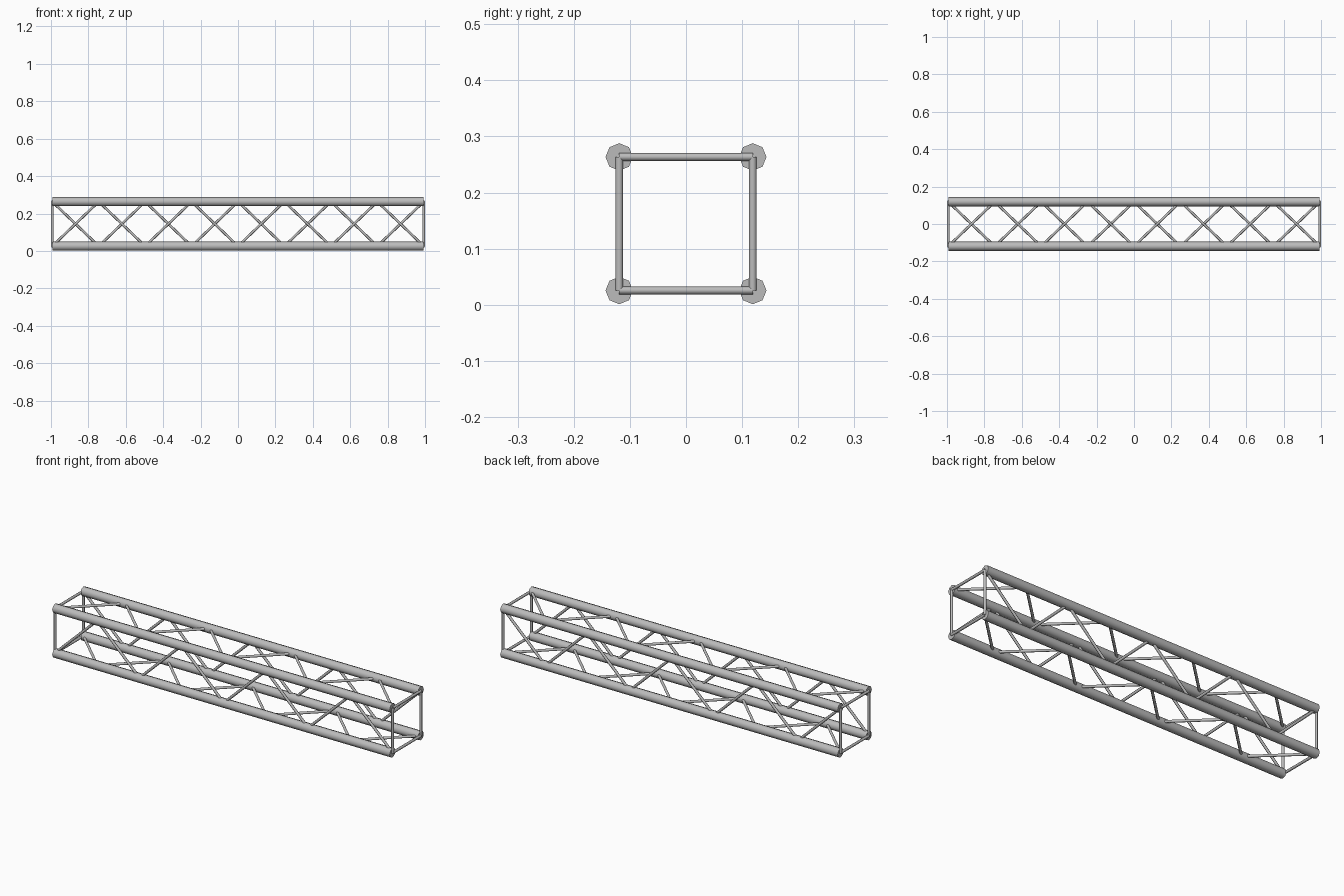
import bpy
import math
from mathutils import Vector

cube = bpy.data.objects.get("Cube")
if cube:
    bpy.data.objects.remove(cube, do_unlink=True)

HALF_LENGTH = 0.993
HALF_WIDTH = 0.119
MID_Z = 0.1445
BAYS = 8

metal = bpy.data.materials.new("grey metal")
metal.use_nodes = True
grey = (0.5, 0.5, 0.5, 1)
metal.diffuse_color = grey
metal.node_tree.nodes["Principled BSDF"].inputs["Base Color"].default_value = grey


def tube(name, start, end, radius):
    """Eight-sided capped tube between two points."""
    axis = end - start
    bpy.ops.mesh.primitive_cylinder_add(
        vertices=8, radius=radius, depth=axis.length, location=(start + end) / 2)
    obj = bpy.context.object
    obj.name = name
    obj.rotation_euler = axis.to_track_quat('Z', 'Y').to_euler()
    obj.data.materials.append(metal)
    bpy.ops.object.shade_smooth_by_angle(angle=math.radians(50))


# Corners in order around the section: (name, y side, z side)
corners = [("top_front", -1, 1), ("top_back", 1, 1),
           ("bottom_back", 1, -1), ("bottom_front", -1, -1)]
faces = ["top", "back", "bottom", "front"]


def node(corner, step):
    """Joint on a chord at a bay boundary."""
    _, y, z = corners[corner % 4]
    x = -HALF_LENGTH + step * 2 * HALF_LENGTH / BAYS
    return Vector((x, y * HALF_WIDTH, MID_Z + z * HALF_WIDTH))


for c, face in enumerate(faces):
    # Main chords
    tube(corners[c][0] + "_chord", node(c, 0), node(c, BAYS), 0.0245)
    # Square frames closing both ends
    for side, step in (("right", 0), ("left", BAYS)):
        tube(f"{side}_end_{face}_bar", node(c, step), node(c + 1, step), 0.007)
    # Zigzag bracing, turned a quarter from one face to the next
    for i in range(BAYS):
        tube(f"{face}_brace_{i + 1}", node(c + i % 2, i),
             node(c + (i + 1) % 2, i + 1), 0.007)
